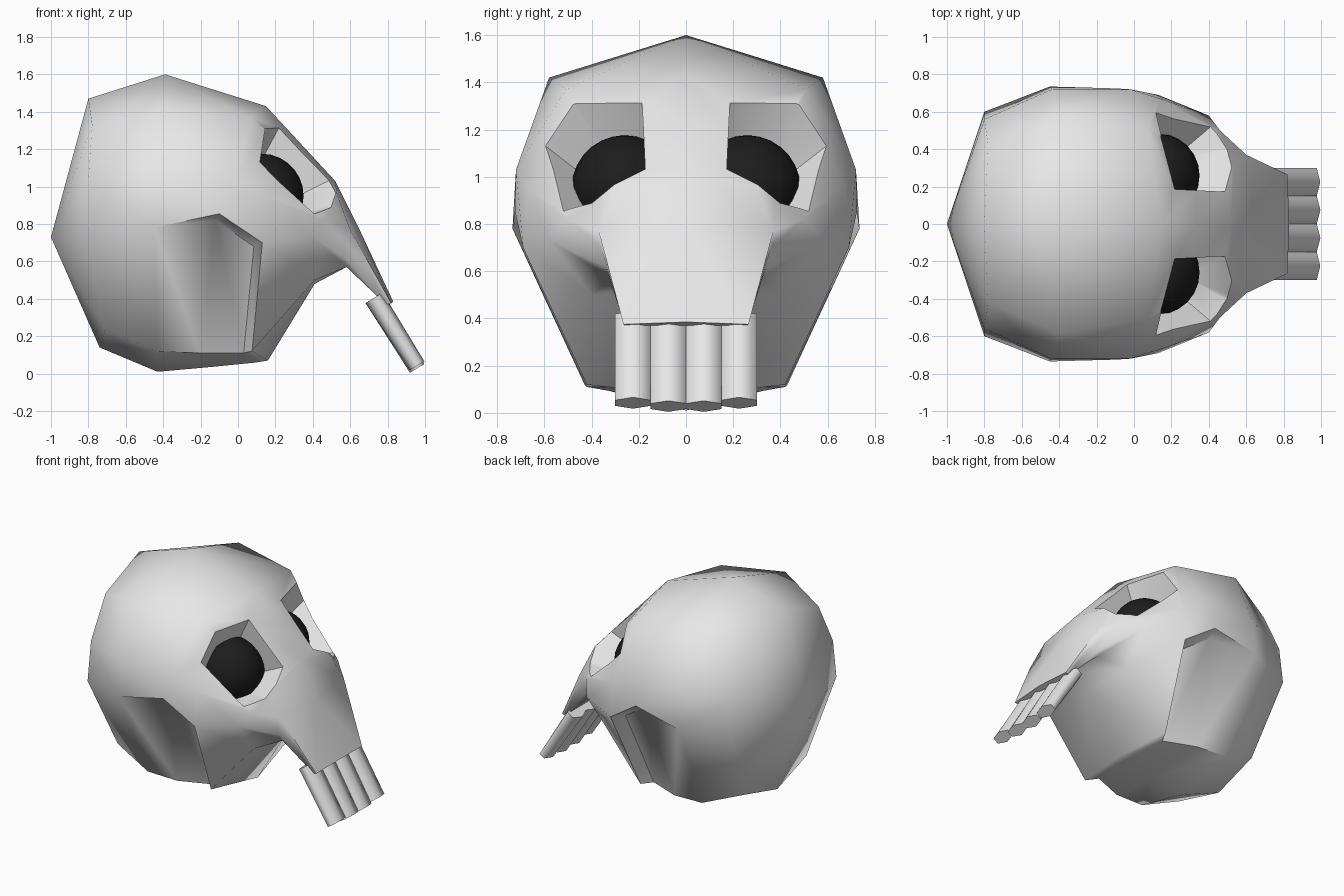
import bpy, bmesh, math
from mathutils import Vector

if "Cube" in bpy.data.objects:
    bpy.data.objects.remove(bpy.data.objects["Cube"])


def material(name, value):
    m = bpy.data.materials.new(name)
    m.diffuse_color = (value, value, value, 1)
    m.use_nodes = True
    m.node_tree.nodes["Principled BSDF"].inputs["Base Color"].default_value = m.diffuse_color
    return m


bone = material("bone grey", 0.8)
dark = material("socket black", 0.012)


def finish(name, bm, mat, angle=None):
    bmesh.ops.recalc_face_normals(bm, faces=bm.faces[:])
    me = bpy.data.meshes.new(name)
    bm.to_mesh(me)
    bm.free()
    me.materials.append(mat)
    ob = bpy.data.objects.new(name, me)
    bpy.context.collection.objects.link(ob)
    if angle:
        smooth(ob, angle)
    return ob


def smooth(ob, angle):
    bpy.ops.object.select_all(action='DESELECT')
    ob.select_set(True)
    bpy.context.view_layer.objects.active = ob
    bpy.ops.object.shade_smooth_by_angle(angle=math.radians(angle))


def prism(bm, a, b):
    """Closed solid between two matching loops of points."""
    va, vb = [[bm.verts.new(p) for p in loop] for loop in (a, b)]
    n = len(va)
    for i in range(n):
        j = (i + 1) % n
        bm.faces.new((va[i], va[j], vb[j], vb[i]))
    bm.faces.new(va[::-1])
    bm.faces.new(vb)


# Half cross-sections, top centre to bottom centre:
# crown, temple, side, cheek line (outer, inner), lower side, base
def section(*pts):
    pts = list(pts)
    if len(pts) == 6:            # no step at the cheek line
        pts.insert(4, pts[3])
    return pts


back = [(-1, 0, .73)] * 7
rear = section((-.8, 0, 1.47), (-.78, .42, 1.33), (-.8, .56, 1.03),
               (-.8, .60, .75), (-.71, .38, .23), (-.74, 0, .14))
middle = section((-.39, 0, 1.6), (-.4, .58, 1.42), (-.44, .72, 1.03),
                 (-.45, .735, .78), (-.43, .43, .12), (-.43, 0, .01))
temple = section((.15, 0, 1.43), (.07, .51, 1.37), (-.02, .72, 1.03),
                 (-.1, .725, .855), (-.12, .645, .82), (-.2, .42, .11), (-.15, 0, .035))
hollow = section((.335, 0, 1.23), (.325, .40, 1.15), (.14, .67, .95),
                 (.13, .69, .70), (.085, .58, .68), (.03, .33, .11), (.1, 0, .06))
lip = hollow[:4] + [hollow[3], (.075, .42, .12), (.16, 0, .07)]
cheek = section((.52, 0, 1.03), (.53, .30, .96), (.46, .50, .82),
                (.40, .58, .73), (.41, .40, .50), (.41, 0, .48))
snout = section((.645, 0, .78), (.60, .37, .77), (.575, .36, .70),
                (.57, .34, .62), (.58, .31, .57), (.58, 0, .57))
tip = [(.83, 0, .385), (.82, .265, .375)] + [(.79, .26, .37)] * 4 + [(.79, 0, .37)]
stations = [back, rear, middle, temple, hollow, lip, cheek, snout, tip]

# Skull: loft the sections on both sides, dropping collapsed faces
bm = bmesh.new()
shared = {}


def vert(p, side):
    key = (p[0], p[1] * side + 0.0, p[2])
    if key not in shared:
        shared[key] = bm.verts.new(key)
    return shared[key]


def face(pts, side):
    vs = list(dict.fromkeys(vert(p, side) for p in pts))
    if len(vs) > 2:
        bm.faces.new(vs)


for side in (1, -1):
    for s, t in zip(stations, stations[1:]):
        for r in range(6):
            face((s[r], s[r + 1], t[r + 1], t[r]), side)
    face((tip[0], tip[1], tip[2], tip[6]), side)
skull = finish("skull", bm, bone)

# Eye sockets: six-sided funnels cut into the face
rim = [Vector(p) for p in ((.23, .19, 1.335), (.14, .46, 1.30), (.12, .60, 1.135),
                           (.41, .52, .855), (.52, .41, .895), (.50, .175, 1.04))]
centre = sum(rim, Vector()) / 6
normal = Vector((.66, .48, .57)).normalized()


def flip(p, side):
    return Vector((p.x, p.y * side, p.z))


bm = bmesh.new()
for side in (1, -1):
    loops = [[flip(centre + (p - centre) * scale + normal * d, side) for p in rim]
             for scale, d in ((1.15, .09), (.61, -.24))]
    prism(bm, *loops)
cutter = finish("socket_cutter", bm, bone)
cutter.hide_render = True
mod = skull.modifiers.new("sockets", 'BOOLEAN')
mod.operation = 'DIFFERENCE'
mod.solver = 'EXACT'
mod.object = cutter
bpy.context.view_layer.objects.active = skull
bpy.ops.object.modifier_apply(modifier=mod.name)
bpy.data.objects.remove(cutter)
smooth(skull, 56)

# Dark rounded backs of the sockets
for side, label in ((1, "left"), (-1, "right")):
    bm = bmesh.new()
    bmesh.ops.create_uvsphere(bm, u_segments=24, v_segments=14, radius=.225)
    deep = centre - normal * .275 + Vector((-.012, 0, .015))
    bmesh.ops.translate(bm, vec=flip(deep, side), verts=bm.verts[:])
    finish("socket_dark_" + label, bm, dark, 40)

# Teeth: four flattened six-sided pegs leaning forward, slightly tapered
top = Vector((.728, 0, .405))
for i in range(4):
    y = Vector((0, -.225 + .15 * i, 0))
    end = Vector((.958, 0, .028 if i in (1, 2) else .042))
    axis = (end - top).normalized()
    across = Vector((-axis.z, 0, axis.x))
    top_ring, end_ring = [
        [across * depth * math.cos(k * math.pi / 3)
         + Vector((0, .0866 * math.sin(k * math.pi / 3), 0)) for k in range(6)]
        for depth in (.054, .045)]
    bm = bmesh.new()
    prism(bm, [top + y + p for p in top_ring], [end + y + p for p in end_ring])
    finish("tooth_%d" % (i + 1), bm, bone, 75)
